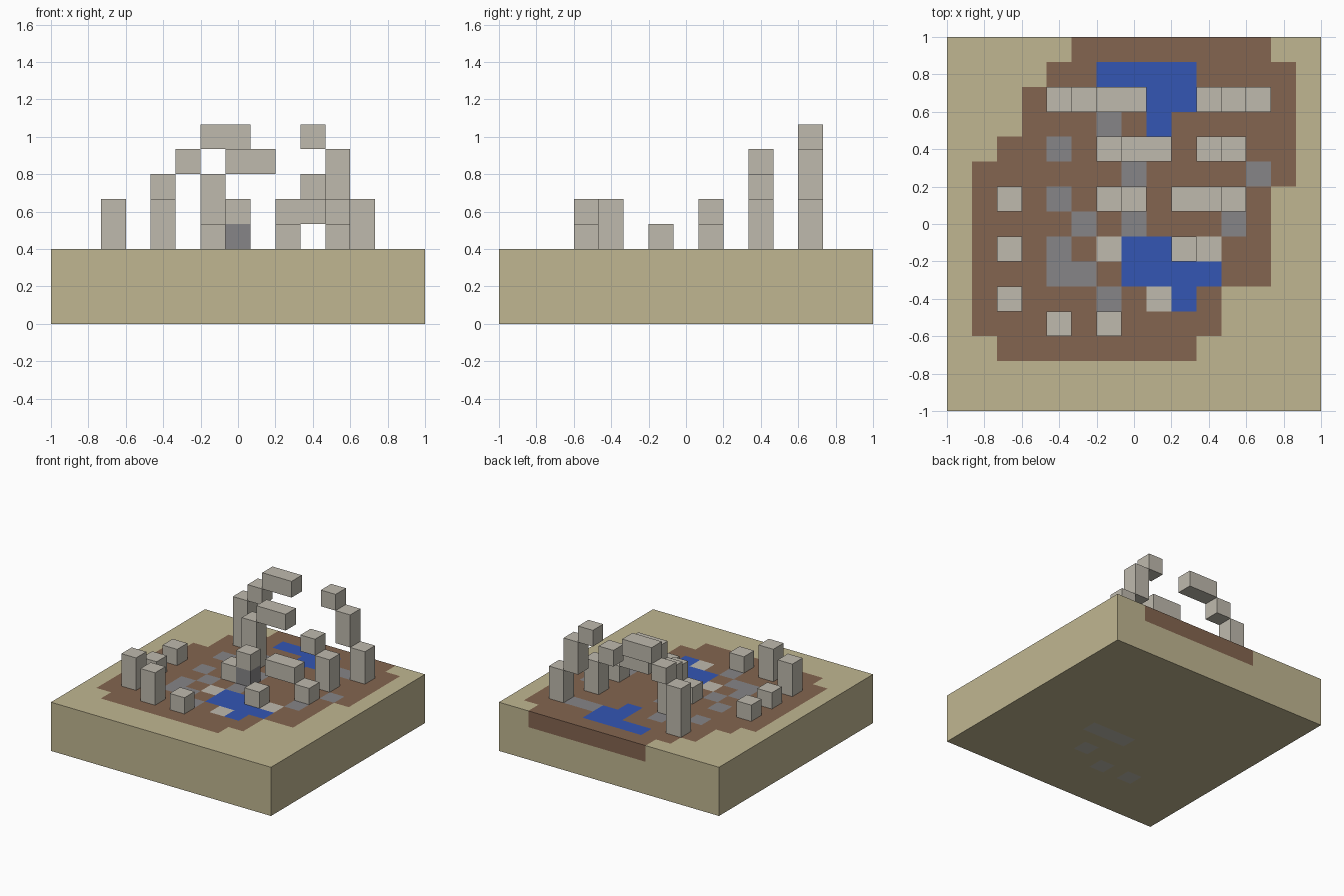
import bpy
import bmesh
from mathutils import Matrix, Vector

default = bpy.data.objects.get("Cube")
if default:
    bpy.data.objects.remove(default)

N = 15            # cells per side
S = 2 / N         # cell size
TOP = 3 * S       # height of the ground


def make_material(name, rgb):
    m = bpy.data.materials.new(name)
    m.use_nodes = True
    m.diffuse_color = (*rgb, 1)
    m.node_tree.nodes["Principled BSDF"].inputs["Base Color"].default_value = (*rgb, 1)
    return m


sand = make_material("sand", (0.53, 0.47, 0.285))
soil = make_material("brown_soil", (0.23, 0.13, 0.08))
water = make_material("blue_water", (0.033, 0.093, 0.455))
stone = make_material("grey_stone", (0.24, 0.235, 0.243))
marble = make_material("pale_marble", (0.52, 0.49, 0.42))
PALETTE = [sand, soil, water, stone, marble]
KEYS = ".bwsm"    # sand, soil, water, stone, marble

# Ground plan, back row first
PLAN = [
    ".....bbbbbbbb..",
    "....bbwwwwbbbb.",
    "...bbbbbwwssbb.",
    "...bbbsbwbbbbb.",
    "..bbsbbbbbbbbb.",
    ".bbbbbbsbbbbsb.",
    ".bbbsbbsbbbbb..",
    ".bbbbsbsbbbsb..",
    ".bbbsbmwwbmbb..",
    ".bbbssbwwwwbb..",
    ".bbbbbsbmwb....",
    ".bbbbbbbbbb....",
    "..bbbbbbbb.....",
    "...............",
    "...............",
]
# Cells whose marble foundation shows underneath
FOUNDATIONS = {(7, 6), (8, 6), (9, 6), (8, 4), (6, 3), (4, 3)}


def cell(co):
    return int((co.x + 1) / S), int((co.y + 1) / S)


def plan_index(i, j):
    return KEYS.index(PLAN[N - 1 - j][i])


def build_ground():
    bm = bmesh.new()
    bmesh.ops.create_grid(bm, x_segments=N, y_segments=N, size=1,
                          matrix=Matrix.Translation((0, 0, TOP)))
    # Walls: drop the outline one layer at a time
    edges = [e for e in bm.edges if e.is_boundary]
    for _ in range(3):
        new = bmesh.ops.extrude_edge_only(bm, edges=edges)["geom"]
        verts = [g for g in new if isinstance(g, bmesh.types.BMVert)]
        bmesh.ops.translate(bm, verts=verts, vec=(0, 0, -S))
        edges = [g for g in new if isinstance(g, bmesh.types.BMEdge)
                 and all(v in verts for v in g.verts)]
        edges = [e for e in edges if abs(e.verts[0].co.z - e.verts[1].co.z) < S / 2]
    # Underside
    bmesh.ops.create_grid(bm, x_segments=N, y_segments=N, size=1)
    bmesh.ops.remove_doubles(bm, verts=bm.verts, dist=S / 100)
    bmesh.ops.recalc_face_normals(bm, faces=bm.faces)
    # Colour from the plan on top and on the upper layer of the walls
    for f in bm.faces:
        c = f.calc_center_median()
        if c.z > TOP - S:
            f.material_index = plan_index(*cell(c - f.normal * S / 2))
        elif c.z < S / 4 and cell(c) in FOUNDATIONS:
            f.material_index = KEYS.index("m")
    mesh = bpy.data.meshes.new("ground")
    bm.to_mesh(mesh)
    bm.free()
    for m in PALETTE:
        mesh.materials.append(m)
    bpy.context.collection.objects.link(bpy.data.objects.new("ground", mesh))


def block(name, i, j, k, width=1, height=1, mat=marble):
    """Box starting at cell (i, j), k layers above the ground."""
    size = Vector((width, 1, height)) * S
    low = Vector((i * S - 1, j * S - 1, TOP + k * S))
    bm = bmesh.new()
    bmesh.ops.create_cube(bm, size=1, matrix=Matrix.Translation(low + size / 2)
                          @ Matrix.Diagonal((*size, 1)))
    mesh = bpy.data.meshes.new(name)
    bm.to_mesh(mesh)
    bm.free()
    mesh.materials.append(mat)
    bpy.context.collection.objects.link(bpy.data.objects.new(name, mesh))


build_ground()

# Large broken arch at the back
block("back_arch_right_column", 4, 12, 0, height=3)
block("back_arch_right_step", 5, 12, 3)
block("back_arch_lintel", 6, 12, 4, width=2)
block("back_arch_left_top", 10, 12, 4)
block("back_arch_left_column", 11, 12, 2, height=2)
block("back_arch_left_foot", 12, 12, 0, height=2)

# Middle broken arch
block("middle_arch_right_column", 6, 10, 0, height=3)
block("middle_arch_lintel", 7, 10, 3, width=2)
block("middle_arch_left_step", 10, 10, 2)
block("middle_arch_left_column", 11, 10, 0, height=2)

# Small front arch
block("front_arch_right_foot", 6, 8, 0)
block("front_arch_core", 7, 8, 0, mat=stone)
block("front_arch_right_cap", 7, 8, 1)
block("front_arch_lintel", 9, 8, 1, width=2)
block("front_arch_left_foot", 11, 8, 0)

# Scattered column stumps
for i, j, h in [(2, 8, 1), (2, 6, 1), (2, 4, 2), (4, 3, 2), (6, 3, 1), (9, 6, 1)]:
    block("column_stump", i, j, 0, height=h)
